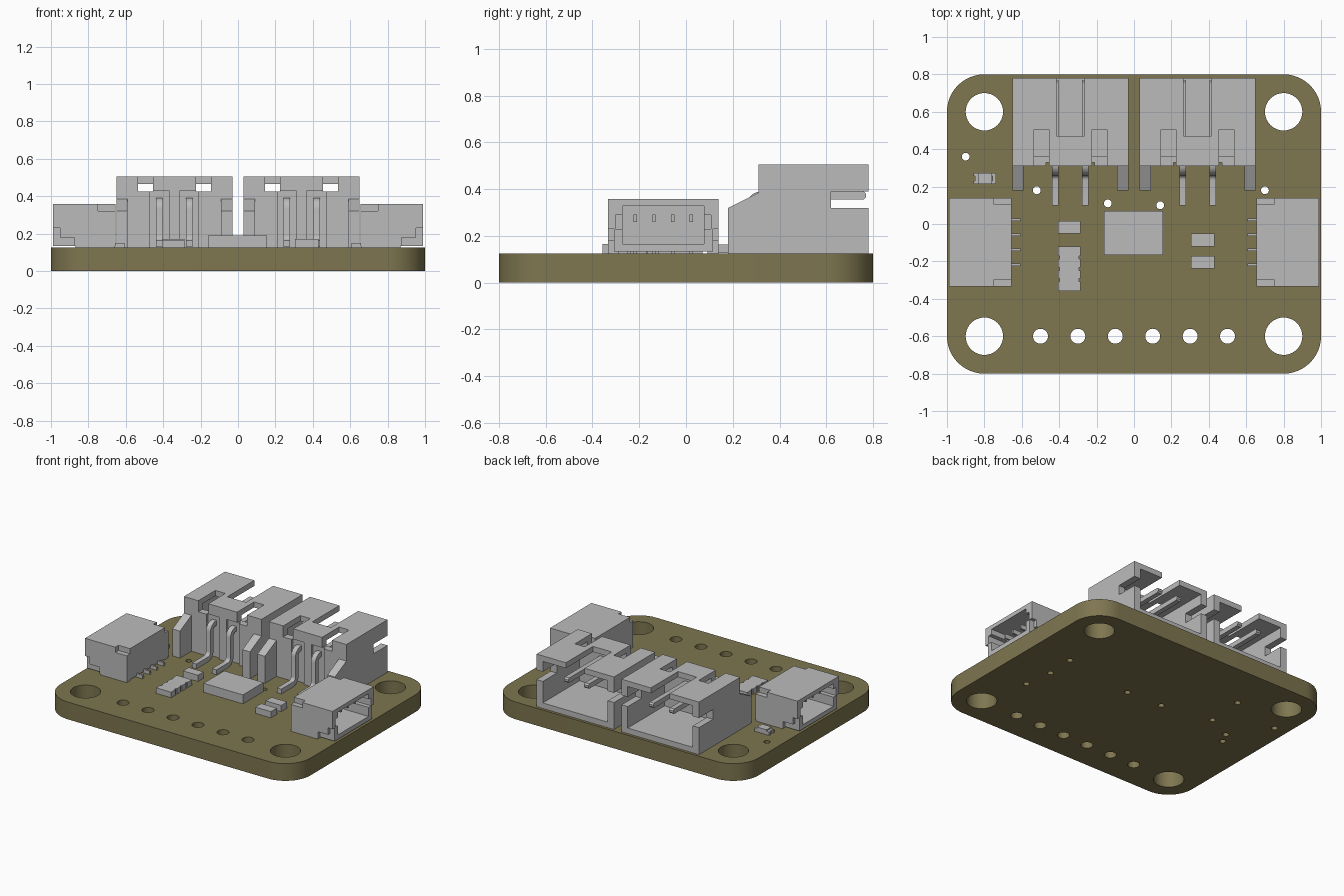
import bpy, bmesh, math
from mathutils import Matrix, Vector

if "Cube" in bpy.data.objects:
    bpy.data.objects.remove(bpy.data.objects["Cube"])


def material(name, rgb):
    m = bpy.data.materials.new(name)
    m.use_nodes = True
    m.diffuse_color = (*rgb, 1)
    m.node_tree.nodes["Principled BSDF"].inputs["Base Color"].default_value = (*rgb, 1)
    return m


OLIVE = material("olive board", (0.21, 0.18, 0.08))
GREY = material("component grey", (0.5, 0.5, 0.5))
TOP = 0.125  # upper face of the board


def add_object(name, bm, mat=GREY):
    bmesh.ops.recalc_face_normals(bm, faces=bm.faces)
    me = bpy.data.meshes.new(name)
    bm.to_mesh(me)
    bm.free()
    me.materials.append(mat)
    ob = bpy.data.objects.new(name, me)
    bpy.context.collection.objects.link(ob)
    return ob


def add_box(bm, x, y, z):
    lo, hi = Vector((x[0], y[0], z[0])), Vector((x[1], y[1], z[1]))
    mat = Matrix.Translation((lo + hi) / 2) @ Matrix.Diagonal((*(hi - lo), 1))
    bmesh.ops.create_cube(bm, size=1, matrix=mat)


def box(name, x, y, z):
    bm = bmesh.new()
    add_box(bm, x, y, z)
    return add_object(name, bm)


def prism(name, profile, x0, x1):
    """Extrude a (y, z) profile along x."""
    bm = bmesh.new()
    face = bm.faces.new([bm.verts.new((x0, y, z)) for y, z in profile])
    ext = bmesh.ops.extrude_face_region(bm, geom=[face])
    moved = [v for v in ext["geom"] if isinstance(v, bmesh.types.BMVert)]
    bmesh.ops.translate(bm, verts=moved, vec=(x1 - x0, 0, 0))
    return add_object(name, bm)


def carve(ob, cuts):
    """Subtract a list of boxes and bake the result."""
    cutters = []
    for cut in cuts:
        c = box("cutter", *cut)
        c.hide_render = True
        mod = ob.modifiers.new("cut", 'BOOLEAN')
        mod.operation, mod.solver, mod.object = 'DIFFERENCE', 'EXACT', c
        cutters.append(c)
    dg = bpy.context.evaluated_depsgraph_get()
    dg.update()
    me = bpy.data.meshes.new_from_object(ob.evaluated_get(dg))
    ob.modifiers.clear()
    ob.data = me
    for c in cutters:
        bpy.data.objects.remove(c)


def copy_of(ob, matrix):
    dup = ob.copy()
    bpy.context.collection.objects.link(dup)
    dup.matrix_world = matrix
    return dup


def smooth(ob):
    bpy.ops.object.select_all(action='DESELECT')
    ob.select_set(True)
    bpy.context.view_layer.objects.active = ob
    bpy.ops.object.shade_smooth_by_angle(angle=math.radians(30))


# Board: filled outline with holes, extruded
curve = bpy.data.curves.new("circuit_board", 'CURVE')
curve.dimensions, curve.fill_mode, curve.extrude = '2D', 'BOTH', TOP / 2


def loop(points):
    s = curve.splines.new('POLY')
    s.points.add(len(points) - 1)
    for p, (x, y) in zip(s.points, points):
        p.co = (x, y, 0, 1)
    s.use_cyclic_u = True


def arc(cx, cy, r, start, sweep, n):
    return [(cx + r * math.cos(start + sweep * i / n), cy + r * math.sin(start + sweep * i / n))
            for i in range(n + 1)]


outline = []
for i, (sx, sy) in enumerate(((1, 1), (-1, 1), (-1, -1), (1, -1))):
    outline += arc(sx * 0.8, sy * 0.6, 0.2, i * math.pi / 2, math.pi / 2, 12)
    loop(arc(sx * 0.8, sy * 0.6, 0.1, 0, math.tau, 40)[:-1])
loop(outline)
for i in range(6):
    loop(arc(-0.5 + 0.2 * i, -0.6, 0.04, 0, math.tau, 24)[:-1])
for x, y in ((-0.9, 0.36), (-0.52, 0.18), (-0.14, 0.11), (0.14, 0.1), (0.7, 0.18),
             (0.69, -0.03), (0.72, -0.24), (-0.5, 0.46), (-0.71, 0.09), (-0.75, 0.01)):
    loop(arc(x, y, 0.021, 0, math.tau, 16)[:-1])
temp = bpy.data.objects.new("board_outline", curve)
bpy.context.collection.objects.link(temp)
bpy.context.view_layer.update()
bm = bmesh.new()
bm.from_mesh(temp.to_mesh())
bpy.data.objects.remove(temp)
bmesh.ops.remove_doubles(bm, verts=bm.verts, dist=1e-5)
bmesh.ops.translate(bm, verts=bm.verts, vec=(0, 0, TOP / 2))
smooth(add_object("circuit_board", bm, OLIVE))

# Large rear connector, built around x = 0
shell = box("rear_connector_shell", (-0.31, 0.31), (0.31, 0.78), (TOP, 0.505))
cuts = [((-0.26, 0.26), (0.36, 0.8), (0.165, 0.465)),      # cavity
        ((-0.075, 0.075), (0.47, 0.8), (0.4, 0.6)),        # top slot
        ((-0.4, 0.4), (0.62, 0.8), (0.32, 0.39))]          # side slots
for s in (-1, 1):
    cuts.append((sorted((s * 0.115, s * 0.195)), (0.3, 0.505), (0.425, 0.6)))
    cuts.append((sorted((s * 0.03, s * 0.13)), (0.3, 0.33), (0.1, 0.43)))
carve(shell, cuts)
parts = [shell]
wing = [(0.31, TOP), (0.31, 0.385), (0.18, 0.32), (0.18, TOP)]
lead = ([(0.1, 0.128), (0.235, 0.128)] + arc(0.235, 0.188, 0.06, -math.pi / 2, math.pi / 2, 6)
        + arc(0.32, 0.33, 0.025, math.pi, -math.pi / 2, 4)
        + [(0.76, 0.355), (0.77, 0.365), (0.77, 0.38), (0.76, 0.39)]
        + arc(0.32, 0.33, 0.06, math.pi / 2, math.pi / 2, 6)
        + arc(0.235, 0.188, 0.025, 0, -math.pi / 2, 4) + [(0.1, 0.163)])
for s, side in ((1, "left"), (-1, "right")):
    parts.append(prism("rear_connector_wing_" + side, wing, s * 0.25, s * 0.31))
    pin = prism("rear_connector_pin_" + side, lead, s * 0.08 - 0.0175, s * 0.08 + 0.0175)
    smooth(pin)
    parts.append(pin)
for p in parts:
    copy_of(p, Matrix.Translation((-0.34, 0, 0)))
    p.location.x = 0.34

# Small side connector, opening toward +x, built around its own centre
body = box("side_connector_shell", (-0.167, 0.167), (-0.237, 0.237), (0.133, 0.358))
cuts = [((-0.11, 0.2), (-0.175, 0.175), (0.165, 0.328)),
        ((-0.06, 0.2), (-0.205, 0.205), (0.23, 0.29))]
for s in (-1, 1):
    outer = sorted((s * 0.212, s * 0.3))
    cuts += [((0.13, 0.2), outer, (0.1, 0.23)),
             ((0.05, 0.2), outer, (0.1, 0.18)),
             ((-0.2, -0.075), sorted((s * 0.2, s * 0.3)), (0.32, 0.4))]
carve(body, cuts)
bm = bmesh.new()
for i in range(4):
    y = -0.12 + 0.08 * i
    add_box(bm, (-0.217, -0.15), (y - 0.007, y + 0.007), (TOP, 0.15))
    add_box(bm, (-0.12, 0.1), (y - 0.007, y + 0.007), (0.26, 0.292))
for s in (-1, 1):
    add_box(bm, (-0.165, 0.045), sorted((s * 0.19, s * 0.235)), (TOP, 0.15))
pins = add_object("side_connector_pins", bm)
for p in (body, pins):
    copy_of(p, Matrix.Translation((-0.823, -0.097, 0)) @ Matrix.Rotation(math.pi, 4, 'Z'))
    p.location = (0.823, -0.097, 0)

# Surface-mounted parts
box("main_chip", (-0.16, 0.155), (-0.165, 0.07), (TOP, 0.19))
box("left_capacitor", (-0.405, -0.285), (-0.05, 0.015), (TOP, 0.17))
box("right_capacitor_back", (0.305, 0.43), (-0.12, -0.052), (TOP, 0.17))
box("right_capacitor_front", (0.305, 0.43), (-0.238, -0.17), (TOP, 0.17))
box("status_light_body", (-0.835, -0.76), (0.215, 0.272), (TOP, 0.16))
bm = bmesh.new()
for x in (-0.845, -0.75):
    for y in (0.222, 0.265):
        add_box(bm, (x - 0.012, x + 0.012), (y - 0.008, y + 0.008), (TOP, 0.15))
    add_box(bm, (x - 0.006, x + 0.012), (0.222, 0.265), (TOP, 0.15))
add_object("status_light_terminals", bm)

# Resistor array with notched long edges
array = box("resistor_array", (-0.405, -0.285), (-0.357, -0.12), (TOP, 0.165))
carve(array, [((x - 0.008, x + 0.008), (y - 0.008, y + 0.008), (0.1, 0.2))
              for x in (-0.405, -0.285) for y in (-0.3, -0.24, -0.18)])
